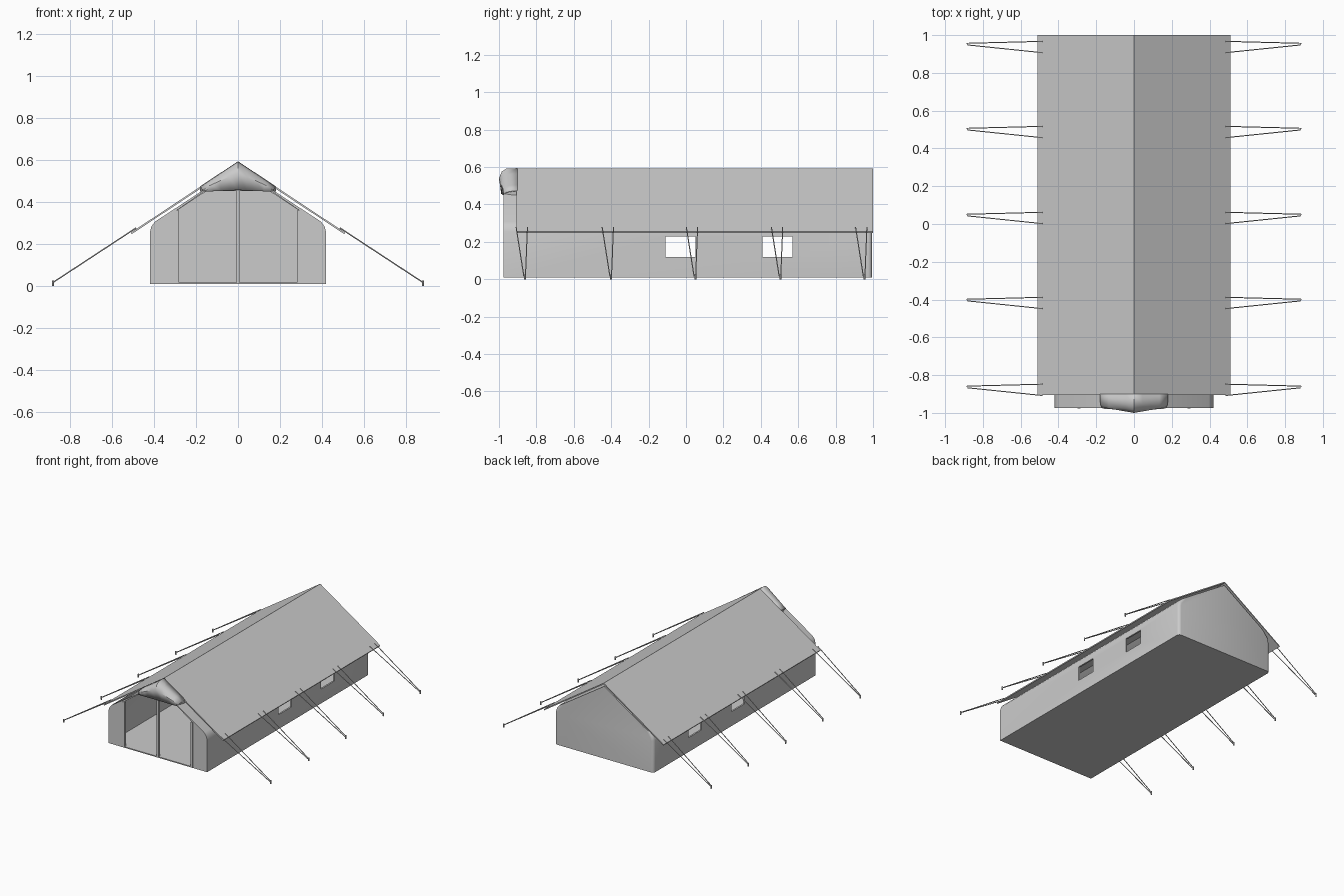
import bpy, bmesh
from mathutils import Vector

if "Cube" in bpy.data.objects:
    bpy.data.objects.remove(bpy.data.objects["Cube"])


def make_object(name, bm):
    bmesh.ops.recalc_face_normals(bm, faces=bm.faces)
    me = bpy.data.meshes.new(name)
    bm.to_mesh(me)
    bm.free()
    ob = bpy.data.objects.new(name, me)
    bpy.context.collection.objects.link(ob)
    return ob


def extruded(name, half, y0, y1, corner=0.0):
    """Extrude a mirrored xz half profile along y, optionally rounding the outer end edges."""
    pts = half + [(-x, z) for x, z in reversed(half) if x > 0]
    bm = bmesh.new()
    face = bm.faces.new([bm.verts.new((x, y0, z)) for x, z in pts])
    ext = bmesh.ops.extrude_face_region(bm, geom=[face])
    for v in ext["geom"]:
        if isinstance(v, bmesh.types.BMVert):
            v.co.y = y1
    if corner:
        ends = [e for e in bm.edges
                if all(v.co.y > y1 - 1e-4 and abs(v.co.x) > 0.39 for v in e.verts)
                and e.verts[0].co.x * e.verts[1].co.x > 0]
        bmesh.ops.bevel(bm, geom=ends, offset=corner, segments=3, profile=0.5, affect='EDGES')
    return make_object(name, bm)


def box(name, lo, hi):
    bm = bmesh.new()
    bmesh.ops.create_cube(bm, size=1)
    for v in bm.verts:
        v.co = [lo[i] if v.co[i] < 0 else hi[i] for i in range(3)]
    return make_object(name, bm)


def rod(bm, a, b, r, sides=6):
    a, b = Vector(a), Vector(b)
    d = b - a
    m = d.to_track_quat('Z', 'Y').to_matrix().to_4x4()
    m.translation = (a + b) / 2
    bmesh.ops.create_cone(bm, cap_ends=True, segments=sides, radius1=r, radius2=r,
                          depth=d.length, matrix=m)


def cut(target, cutter):
    mod = target.modifiers.new("cut", 'BOOLEAN')
    mod.operation = 'DIFFERENCE'
    mod.solver = 'EXACT'
    mod.object = cutter
    bpy.context.view_layer.objects.active = target
    bpy.ops.object.modifier_apply(modifier=mod.name)
    bpy.data.objects.remove(cutter)


# Inner tent: hollow shell with floor
body = extruded("tent_body", [(0.42, 0.01), (0.42, 0.255), (0.412, 0.285), (0.395, 0.307), (0, 0.565)],
                -0.975, 0.995, corner=0.022)
cut(body, extruded("cavity", [(0.408, 0.018), (0.408, 0.252), (0.40, 0.28), (0.386, 0.298), (0, 0.55)],
                   -0.962, 0.982))

# Door opening and side windows
cut(body, extruded("door_cutter", [(0.295, 0.018), (0.295, 0.358), (0.16, 0.452)], -1.1, -0.93))
for y0 in (-0.11, 0.41):
    cut(body, box("window_cutter", (-0.6, y0, 0.12), (0.6, y0 + 0.16, 0.23)))

# Door posts
for name, x, top in (("left_door_post", -0.29, 0.36), ("centre_door_post", 0, 0.46),
                     ("right_door_post", 0.29, 0.36)):
    box(name, (x - 0.008, -0.977, 0.012), (x + 0.008, -0.96, top))

# Fly sheet roof
bm = bmesh.new()
prof = [(-0.51, 0.255), (0, 0.592), (0.51, 0.255), (0.507, 0.247), (0, 0.582), (-0.507, 0.247)]
f = bm.faces.new([bm.verts.new((x, -0.905, z)) for x, z in prof])
for v in bmesh.ops.extrude_face_region(bm, geom=[f])["geom"]:
    if isinstance(v, bmesh.types.BMVert):
        v.co.y = 1.0
make_object("roof_fly", bm)

# Front hood: ridge point (y, z) and edge point (x, y, z) per section
sections = [((-0.90, 0.594), (0.18, -0.90, 0.475)),
            ((-0.96, 0.592), (0.18, -0.935, 0.472)),
            ((-0.985, 0.576), (0.177, -0.958, 0.468)),
            ((-1.0, 0.54), (0.172, -0.970, 0.462)),
            ((-0.988, 0.457), (0.16, -0.978, 0.450))]
bm = bmesh.new()
rows = []
for (y, z), (ex, ey, ez) in sections:
    row = []
    for i in range(-4, 5):
        t = abs(i) / 4
        row.append(bm.verts.new((ex * i / 4, y + (ey - y) * t, z + (ez - z) * t)))
    rows.append(row)
for a, b in zip(rows, rows[1:]):
    for i in range(8):
        bm.faces.new((a[i], a[i + 1], b[i + 1], b[i]))
hood = make_object("front_hood", bm)
sol = hood.modifiers.new("thickness", 'SOLIDIFY')
sol.thickness = 0.005
sol.offset = -1

# Hood side flaps hanging to the body roof
bm = bmesh.new()
for s in (-1, 1):
    bm.faces.new([bm.verts.new((s * x, y, z)) for x, y, z in
                  ((0.18, -0.90, 0.475), (0.172, -0.97, 0.462), (0.165, -0.976, 0.452), (0.18, -0.90, 0.45))])
make_object("hood_side_flaps", bm)

# Guy ropes and stakes
ropes, stakes = bmesh.new(), bmesh.new()
for y in (0.955, 0.505, 0.05, -0.40, -0.86):
    for s in (-1, 1):
        for dy in (0.012, -0.048):
            rod(ropes, (s * 0.485, y + dy, 0.277), (s * 0.88, y + dy * 0.15, 0.018), 0.003)
        rod(stakes, (s * 0.882, y, 0.0), (s * 0.882, y, 0.026), 0.005)
make_object("guy_ropes", ropes)
make_object("stakes", stakes)

# Smooth only the soft curves
for ob in (body, hood):
    bpy.ops.object.select_all(action='DESELECT')
    ob.select_set(True)
    bpy.context.view_layer.objects.active = ob
    bpy.ops.object.shade_smooth_by_angle(angle=0.6)
